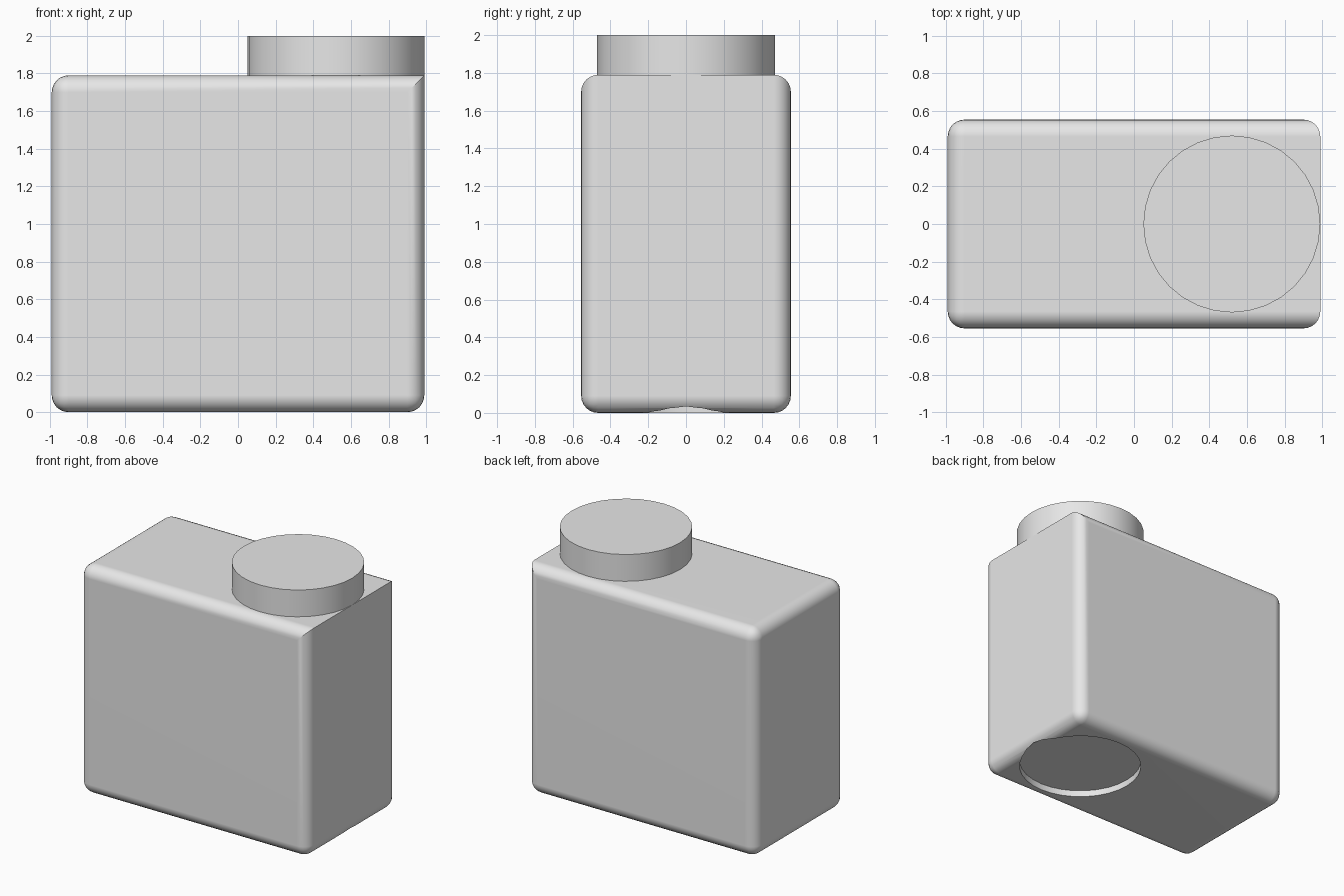
import bpy, bmesh, math

default = bpy.data.objects.get("Cube")
if default:
    bpy.data.objects.remove(default, do_unlink=True)

# Single flat grey for the whole brick
grey = bpy.data.materials.new("light_grey")
grey.use_nodes = True
colour = (0.8, 0.8, 0.8, 1)
grey.diffuse_color = colour
grey.node_tree.nodes["Principled BSDF"].inputs["Base Color"].default_value = colour

HALF_X, HALF_Y, TOP = 0.99, 0.555, 1.79
STUD_X, STUD_R, SOCKET_R, SOCKET_DEPTH = 0.52, 0.47, 0.45, 0.05


def activate(obj):
    bpy.ops.object.select_all(action="DESELECT")
    obj.select_set(True)
    bpy.context.view_layer.objects.active = obj


def cylinder(name, radius, bottom, top):
    bpy.ops.mesh.primitive_cylinder_add(
        vertices=32, radius=radius, depth=top - bottom,
        location=(STUD_X, 0, (bottom + top) / 2))
    obj = bpy.context.object
    obj.name = name
    obj.data.materials.append(grey)
    return obj


# Body: box with every edge rounded except the top edge beside the stud
bpy.ops.mesh.primitive_cube_add(size=2, location=(0, 0, TOP / 2))
body = bpy.context.object
body.name = "body"
body.scale = (HALF_X, HALF_Y, TOP / 2)
bpy.ops.object.transform_apply(location=False, rotation=False, scale=True)
body.data.materials.append(grey)
bm = bmesh.new()
bm.from_mesh(body.data)
rounded = [e for e in bm.edges
           if not all(v.co.x > 0 and v.co.z > 0 for v in e.verts)]
bmesh.ops.bevel(bm, geom=rounded, offset=0.09, segments=6,
                profile=0.5, affect="EDGES", clamp_overlap=True)
bm.to_mesh(body.data)
bm.free()

# Round socket sunk into the underside, below the stud
cutter = cylinder("socket_cutter", SOCKET_R, -0.1, SOCKET_DEPTH)
cutter.hide_render = True
activate(body)
cut = body.modifiers.new("socket", "BOOLEAN")
cut.operation = "DIFFERENCE"
cut.solver = "EXACT"
cut.object = cutter
bpy.ops.object.modifier_apply(modifier=cut.name)
bpy.data.objects.remove(cutter, do_unlink=True)

# Stud on top, flush with the end of the body
stud = cylinder("stud", STUD_R, TOP, 2.0)

for part in (body, stud):
    activate(part)
    bpy.ops.object.shade_smooth_by_angle(angle=math.radians(30))
    normals = part.modifiers.new("even_shading", "WEIGHTED_NORMAL")
    normals.keep_sharp = True
